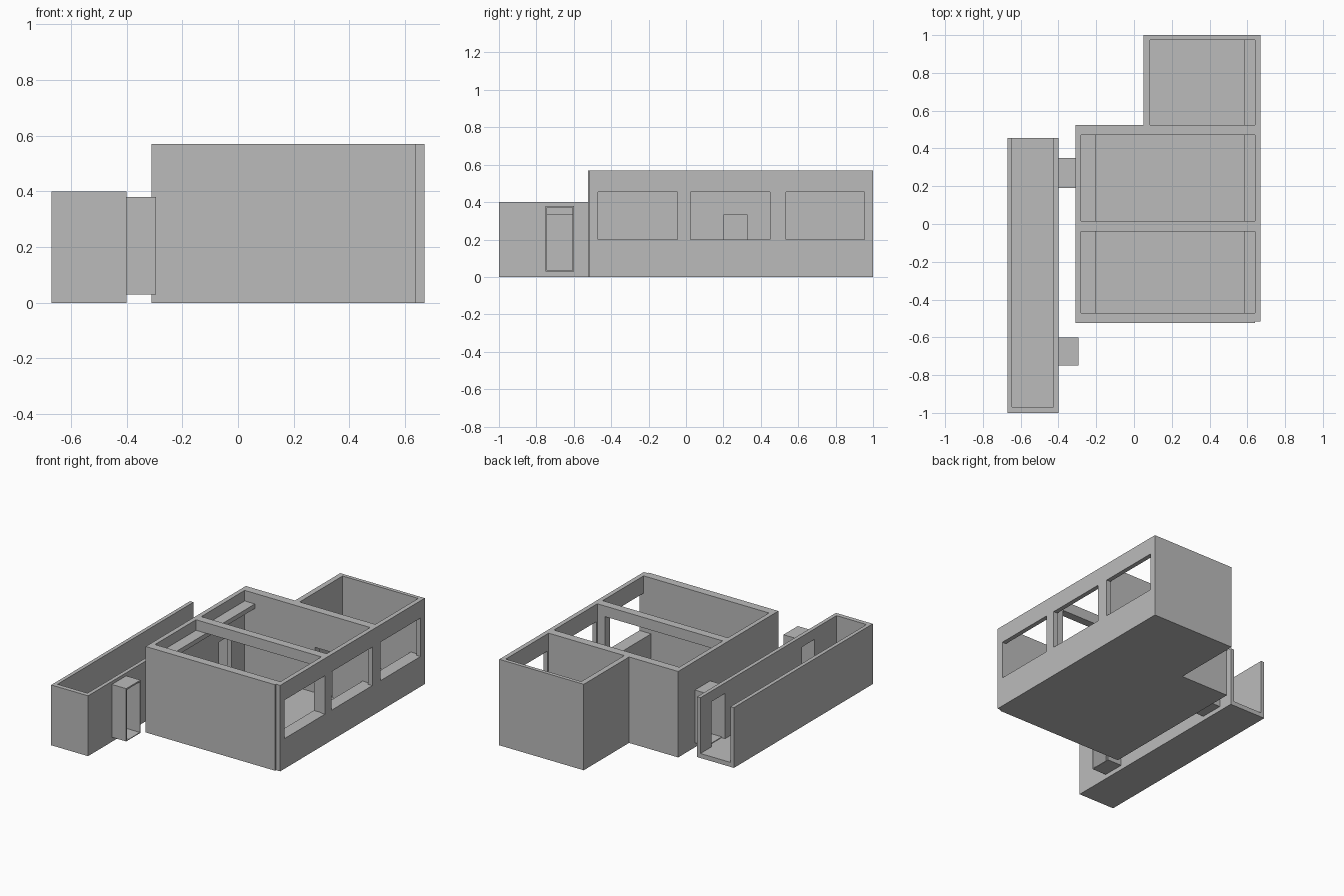
import bpy

cube = bpy.data.objects.get("Cube")
if cube:
    bpy.data.objects.remove(cube, do_unlink=True)

GREY = (0.5, 0.5, 0.5, 1.0)
mat = bpy.data.materials.new("plain grey")
mat.use_nodes = True
mat.diffuse_color = GREY
bsdf = mat.node_tree.nodes["Principled BSDF"]
bsdf.inputs["Base Color"].default_value = GREY
bsdf.inputs["Roughness"].default_value = 0.9


def box(name, x, y, z, holes=()):
    """Box from axis ranges, with optional box-shaped openings cut through it."""
    corners = [(a, b, c) for a in x for b in y for c in z]
    faces = [(0, 1, 3, 2), (4, 6, 7, 5), (0, 4, 5, 1),
             (2, 3, 7, 6), (0, 2, 6, 4), (1, 5, 7, 3)]
    mesh = bpy.data.meshes.new(name)
    mesh.from_pydata(corners, [], faces)
    mesh.materials.append(mat)
    obj = bpy.data.objects.new(name, mesh)
    bpy.context.collection.objects.link(obj)
    cutters = []
    for hole in holes:
        cutter = box("cutter", *hole)
        cutter.hide_render = True
        mod = obj.modifiers.new("opening", 'BOOLEAN')
        mod.operation = 'DIFFERENCE'
        mod.solver = 'EXACT'
        mod.object = cutter
        cutters.append(cutter)
    if cutters:
        graph = bpy.context.evaluated_depsgraph_get()
        obj.data = bpy.data.meshes.new_from_object(obj.evaluated_get(graph))
        obj.modifiers.clear()
        for cutter in cutters:
            bpy.data.objects.remove(cutter, do_unlink=True)
    return obj


# Shared levels
FLOOR, BEAM, TOP = 0.03, 0.50, 0.57
SILL, HEAD, DOOR = 0.20, 0.455, 0.33
WEST, POST, GLASS, EAST = -0.31, 0.585, 0.64, 0.67
ROOMS = {"front": (-0.47, -0.04), "middle": (0.015, 0.47), "rear": (0.525, 0.975)}

# Floors of the main block
box("main_floor", (WEST, GLASS), (-0.525, 0.525), (0, FLOOR))
box("rear_floor", (0.05, GLASS), (0.525, 1.0), (0, FLOOR))

# Long wall with three windows
windows = [(-0.47, -0.045), (0.025, 0.45), (0.535, 0.955)]
box("window_wall", (GLASS, EAST), (-0.515, 1.0), (0, TOP),
    [((0.6, 0.7), span, (SILL, HEAD)) for span in windows])
for room, span in ROOMS.items():
    box(room + "_window_sill", (POST, GLASS), span, (FLOOR, SILL))


# Cross walls: a post and a beam, with an optional infill panel
def cross_wall(name, y, panel=True, holes=()):
    box(name + "_beam", (WEST + 0.03, GLASS), y, (BEAM, TOP))
    box(name + "_post", (POST, GLASS), y, (FLOOR, BEAM))
    if panel:
        box(name + "_panel", (WEST + 0.03, POST), y, (FLOOR, BEAM), holes)


cross_wall("front_wall", (-0.525, -0.47))
cross_wall("partition", (-0.04, 0.015), panel=False)
cross_wall("rear_partition", (0.47, 0.525),
           holes=[((0.235, 0.36), (0.4, 0.6), (FLOOR - 0.01, DOOR))])

# Side wall with doorway and high shelf
box("side_wall", (WEST, WEST + 0.03), (-0.525, 0.525), (FLOOR, TOP),
    [((-0.4, -0.2), (0.2, 0.33), (FLOOR - 0.01, DOOR))])
box("high_shelf", (-0.28, -0.205), (-0.47, 0.47), (BEAM - 0.03, BEAM))

# Rear room walls
box("rear_room_side_wall", (0.05, 0.085), (0.525, 0.975), (FLOOR, TOP))
box("rear_room_end_wall", (0.05, GLASS), (0.975, 1.0), (FLOOR, TOP))

# Corridor, open at the back
CORRIDOR_TOP = 0.40
passages = {"entrance": ((-0.75, -0.60), -0.295), "link": ((0.19, 0.35), WEST)}
box("corridor_floor", (-0.67, -0.40), (-1.0, 0.455), (0, FLOOR))
box("corridor_outer_wall", (-0.67, -0.645), (-1.0, 0.455), (FLOOR, CORRIDOR_TOP))
box("corridor_end_wall", (-0.645, -0.425), (-1.0, -0.97), (FLOOR, CORRIDOR_TOP))
box("corridor_inner_wall", (-0.425, -0.40), (-1.0, 0.455), (FLOOR, CORRIDOR_TOP),
    [((-0.5, -0.35), (y[0] + 0.008, y[1] - 0.008), (FLOOR - 0.01, DOOR))
     for y, end in passages.values()])

# Short hollow passages beside the corridor
for name, (y, end) in passages.items():
    box(name + "_passage", (-0.40, end), y, (FLOOR, 0.38),
        [((-0.5, -0.2), (y[0] + 0.006, y[1] - 0.006), (FLOOR + 0.005, 0.37))])
